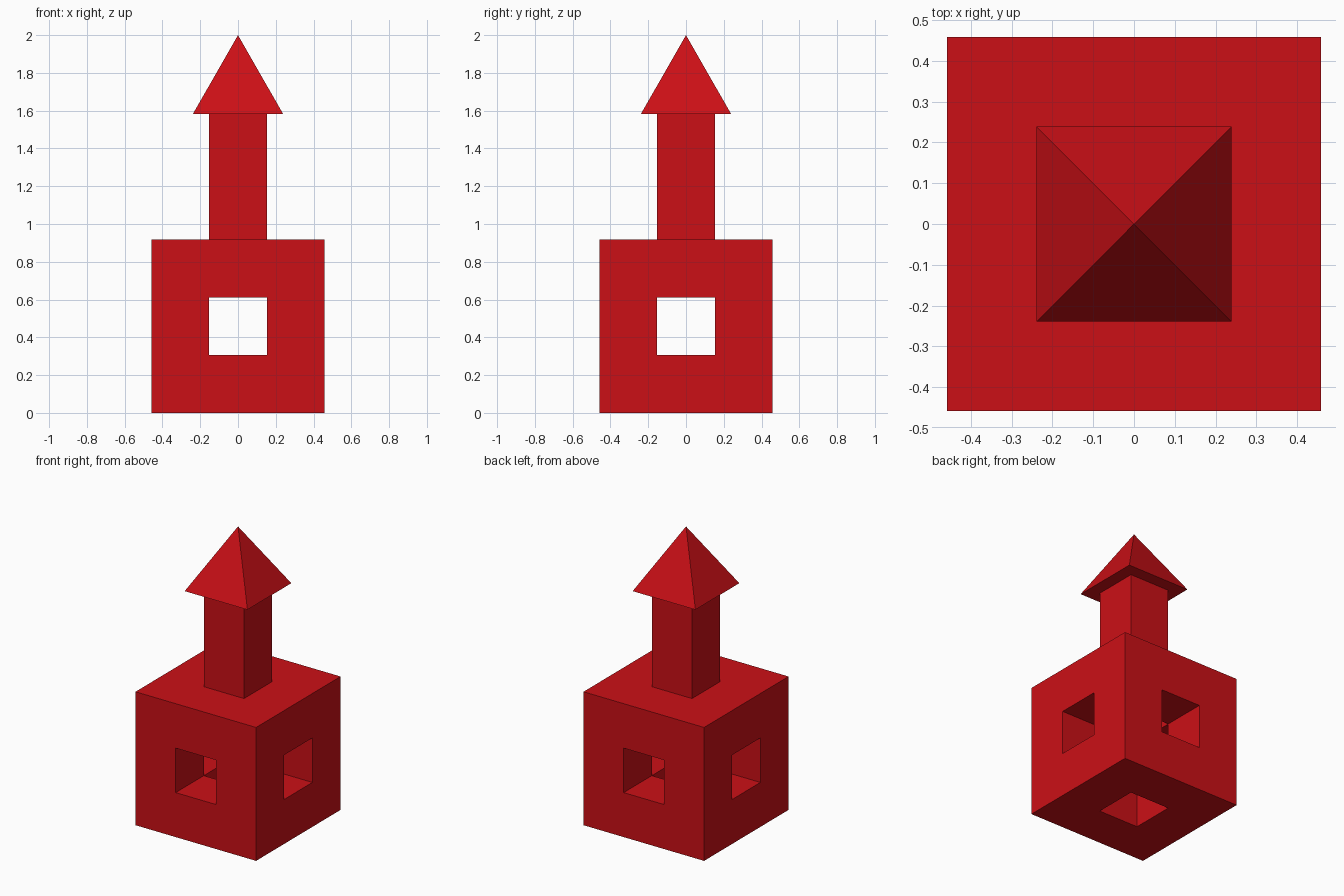
import bpy
from math import sqrt, pi

if "Cube" in bpy.data.objects:
    bpy.data.objects.remove(bpy.data.objects["Cube"])

SIDE = 11 / 12          # base block
HOLE = SIDE / 3         # tunnel width
ROOF_Z = 1.583          # underside of the roof
ROOF_W = 0.477

red = bpy.data.materials.new("red")
red.diffuse_color = (0.6, 0.005, 0.008, 1)
red.use_nodes = True
red.node_tree.nodes["Principled BSDF"].inputs["Base Color"].default_value = red.diffuse_color


def box(name, size, z):
    bpy.ops.mesh.primitive_cube_add(size=1, location=(0, 0, z))
    ob = bpy.context.object
    ob.name = name
    ob.scale = size
    bpy.ops.object.transform_apply(location=False, rotation=False, scale=True)
    ob.data.materials.append(red)
    return ob


# Base block with a square tunnel along each axis
base = box("base_block", (SIDE,) * 3, SIDE / 2)
for axis in range(3):
    size = [HOLE] * 3
    size[axis] = SIDE * 1.2
    cutter = box("tunnel_cutter_" + "xyz"[axis], size, SIDE / 2)
    cutter.hide_render = True
    cutter.hide_set(True)
    cut = base.modifiers.new("tunnel", 'BOOLEAN')
    cut.operation = 'DIFFERENCE'
    cut.solver = 'EXACT'
    cut.object = cutter

# Square shaft standing on the block
box("shaft", (HOLE, HOLE, ROOF_Z - SIDE), (ROOF_Z + SIDE) / 2)

# Pyramid roof
bpy.ops.mesh.primitive_cone_add(vertices=4, radius1=ROOF_W / sqrt(2), radius2=0,
                                depth=2 - ROOF_Z, location=(0, 0, (2 + ROOF_Z) / 2),
                                rotation=(0, 0, pi / 4))
roof = bpy.context.object
roof.name = "pyramid_roof"
roof.data.materials.append(red)
